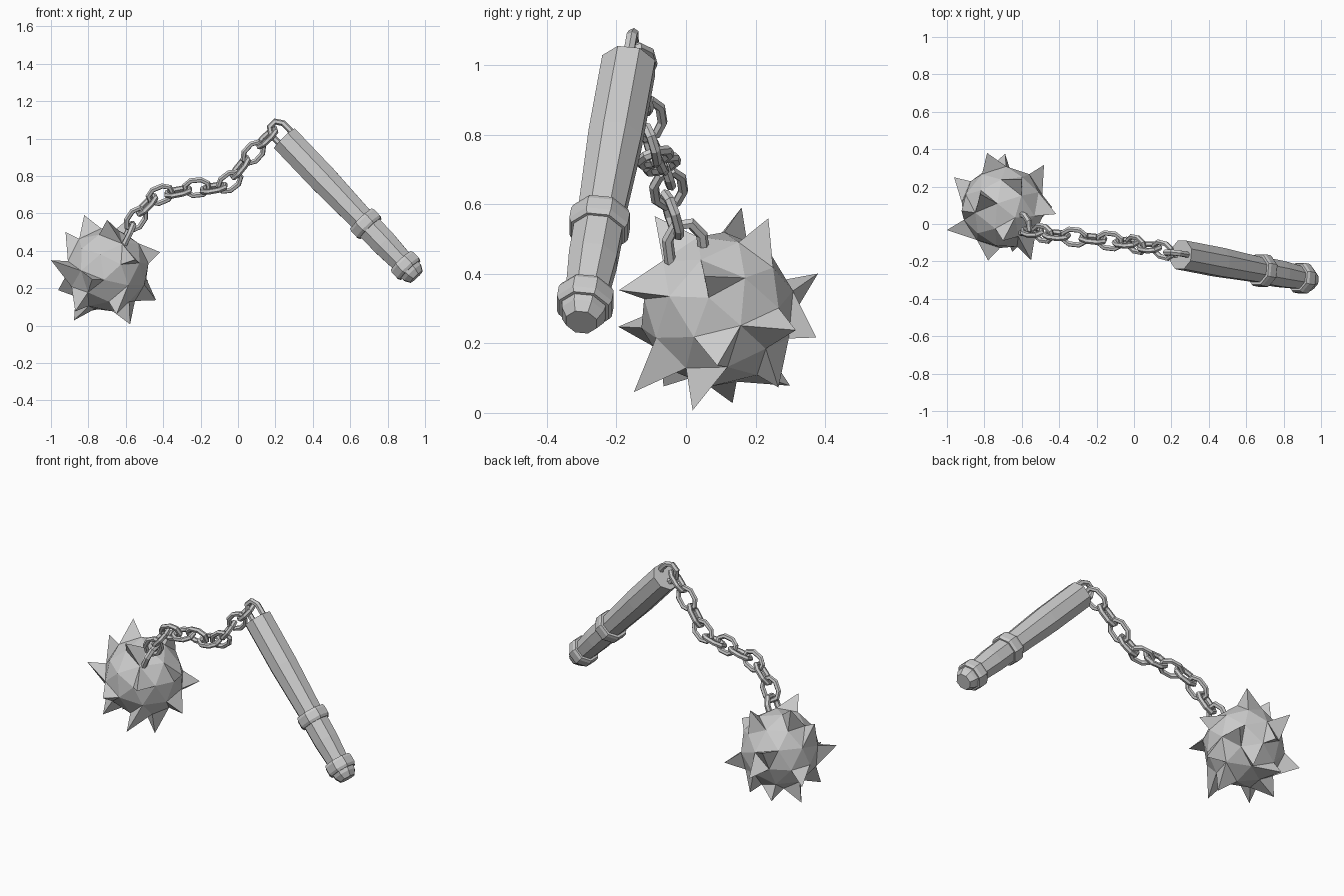
import bpy, bmesh, math
from mathutils import Vector, Matrix

if "Cube" in bpy.data.objects:
    bpy.data.objects.remove(bpy.data.objects["Cube"])


def finish(name, bm):
    bmesh.ops.recalc_face_normals(bm, faces=bm.faces[:])
    me = bpy.data.meshes.new(name)
    bm.to_mesh(me)
    bm.free()
    ob = bpy.data.objects.new(name, me)
    bpy.context.collection.objects.link(ob)
    return ob


def lathe(name, start, end, profile, sides=8):
    """Faceted solid along start->end; profile holds (distance, radius)."""
    a = (Vector(end) - Vector(start)).normalized()
    u = a.cross(Vector((0, 1, 0))).normalized()
    v = a.cross(u)
    bm = bmesh.new()
    rings = []
    for t, r in profile:
        c = Vector(start) + a * t
        angles = [math.tau * (i + 0.5) / sides for i in range(sides)]
        rings.append([bm.verts.new(c + r * (math.cos(w) * u + math.sin(w) * v)) for w in angles])
    for p, q in zip(rings, rings[1:]):
        for i in range(sides):
            j = (i + 1) % sides
            bm.faces.new((p[i], p[j], q[j], q[i]))
    bm.faces.new(rings[0])
    bm.faces.new(rings[-1])
    return finish(name, bm)


def link(name, centre, along, side, half_len=0.062, half_wid=0.042, wire=0.015):
    """Octagonal chain link swept with a six-sided wire."""
    a = Vector(along).normalized()
    s = Vector(side)
    s = (s - a * s.dot(a)).normalized()
    n = a.cross(s)
    k = 0.45
    quarter = [(half_len, half_wid * k), (half_len * k, half_wid)]
    outline = quarter + [(-x, y) for x, y in reversed(quarter)]
    outline += [(-x, -y) for x, y in outline]
    pts = [Vector(centre) + a * x + s * y for x, y in outline]
    bm = bmesh.new()
    rings = []
    for i, p in enumerate(pts):
        tangent = (pts[(i + 1) % 8] - pts[i - 1]).normalized()
        out = n.cross(tangent)
        angles = [math.tau * j / 6 for j in range(6)]
        rings.append([bm.verts.new(p + wire * (math.cos(w) * out + math.sin(w) * n)) for w in angles])
    for i in range(8):
        p, q = rings[i], rings[(i + 1) % 8]
        for j in range(6):
            m = (j + 1) % 6
            bm.faces.new((p[j], p[m], q[m], q[j]))
    return finish(name, bm)


# Spiked ball: chosen facets of an icosphere pulled out to points
centre = Vector((-0.70, 0.09, 0.298))
tips = [(-.122, .07, .293), (.123, -.071, -.291), (.284, -.037, .095),
        (-.30, -.122, .052), (-.262, .16, -.108), (-.085, .29, .103),
        (.011, .285, -.081), (.15, -.283, .055), (0, -.18, .268),
        (.10, .147, .262), (.219, .226, -.06), (.262, 0, -.162),
        (.08, .176, -.225), (-.177, .044, -.27), (.05, -.24, -.238),
        (-.17, -.155, -.222), (-.222, -.02, .202), (-.09, .21, -.22),
        (-.08, -.285, -.05)]
bm = bmesh.new()
bmesh.ops.create_icosphere(bm, subdivisions=2, radius=0.225,
                           matrix=Matrix.Rotation(0.3, 4, 'Y') @ Matrix.Rotation(0.25, 4, 'X'))
bm.normal_update()
free = bm.faces[:]
picked = []
for tip in map(Vector, tips):
    face = max(free, key=lambda f: f.calc_center_median().normalized().dot(tip.normalized()))
    free.remove(face)
    picked.append((face, tip))
for face, tip in picked:
    point = bmesh.ops.poke(bm, faces=[face])['verts'][0]
    point.co = tip
bm.transform(Matrix.Translation(centre))
finish("spiked_ball", bm)

# Handle with grip, collar and pommel
top, end = (.25, -.165, 1.0), (.95, -.30, .265)
lathe("handle_shaft", top, end, [(0, .083), (.3, .083), (.62, .071)])
lathe("handle_collar", top, end, [(.60, .086), (.615, .092), (.655, .092), (.67, .084)])
lathe("handle_grip", top, end, [(.62, .076), (.78, .075), (.93, .064)])
lathe("pommel_ring", top, end, [(.91, .078), (.925, .086), (.965, .086), (.98, .078)])
lathe("pommel_cap", top, end, [(.96, .072), (1.0, .066), (1.03, .048)])

# Anchor loops set into the handle and the ball
link("handle_loop", (.23, -.16, 1.03), (-.7, .13, .72), (.7, 0, .7), .066, .045, .017)
link("ball_loop", (-.595, .0, .475), (.4, -.1, .8), (0, 1, .3), .075, .05, .017)

# Hanging chain, alternate links turned a quarter
path = [(.155, -.14, 1.005), (.082, -.125, .925), (.012, -.11, .845), (-.045, -.10, .77),
        (-.13, -.09, .735), (-.22, -.08, .738), (-.32, -.07, .715), (-.415, -.06, .70),
        (-.487, -.05, .645), (-.545, -.04, .57)]
pts = [Vector((.22, -.16, 1.05))] + [Vector(p) for p in path] + [Vector((-.59, -.01, .49))]
for i in range(1, len(pts) - 1):
    along = pts[i + 1] - pts[i - 1]
    flat = along.cross(Vector((0, 1, 0))).normalized()
    turn = math.radians(20 if i % 2 == 0 else 110)
    side = flat * math.cos(turn) + Vector((0, 1, 0)) * math.sin(turn)
    link(f"chain_link_{i}", pts[i], along, side)
